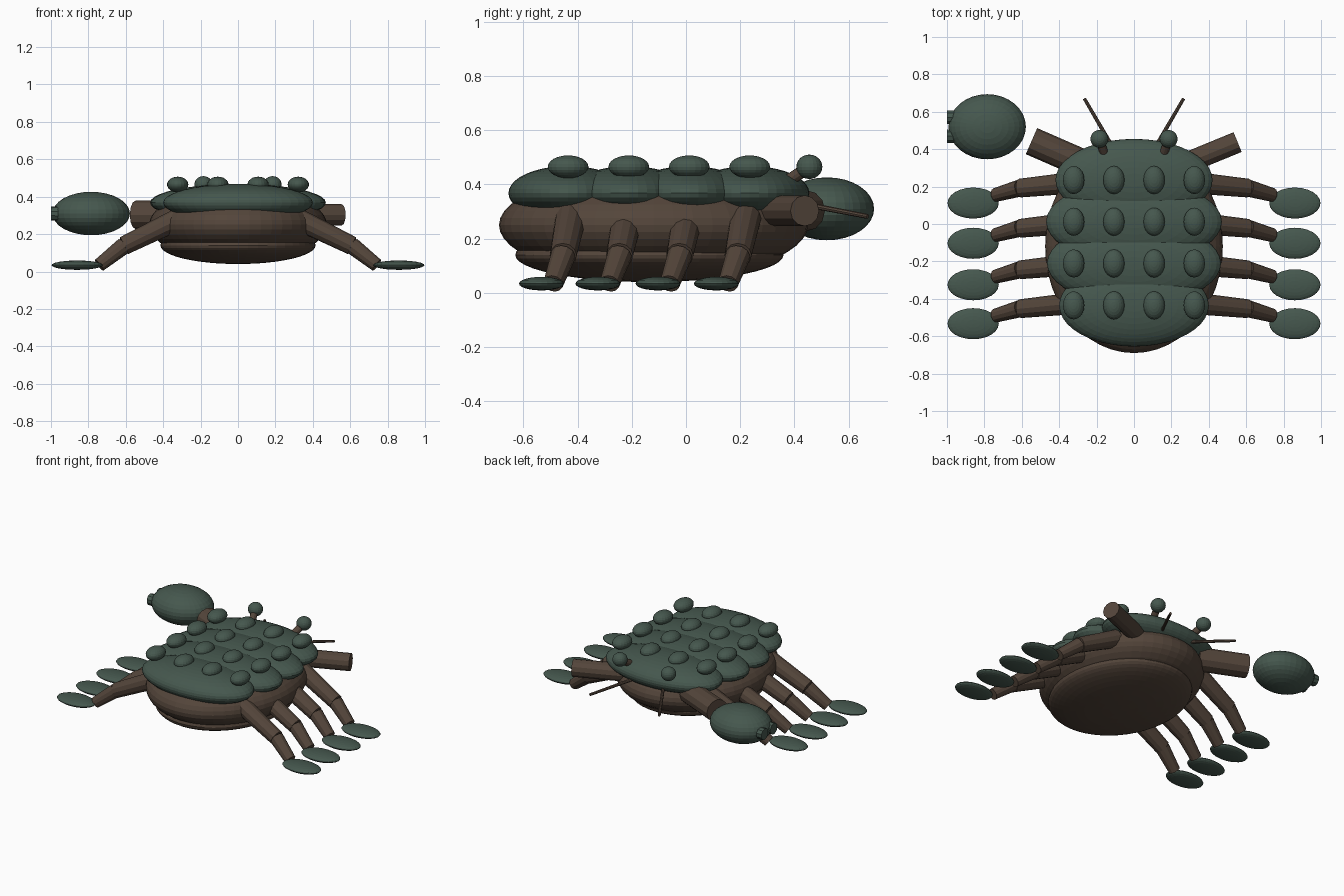
import bpy
import bmesh
from mathutils import Vector, Matrix

cube = bpy.data.objects.get("Cube")
if cube:
    bpy.data.objects.remove(cube, do_unlink=True)


def material(name, rgb):
    mat = bpy.data.materials.new(name)
    mat.use_nodes = True
    mat.diffuse_color = (*rgb, 1)
    mat.node_tree.nodes["Principled BSDF"].inputs["Base Color"].default_value = (*rgb, 1)
    return mat


BROWN = material("dark brown", (0.088, 0.060, 0.043))
GREEN = material("mossy green", (0.060, 0.096, 0.076))


def finish(name, bm, mat):
    mesh = bpy.data.meshes.new(name)
    bm.to_mesh(mesh)
    bm.free()
    mesh.materials.append(mat)
    obj = bpy.data.objects.new(name, mesh)
    bpy.context.collection.objects.link(obj)
    return obj


def ellipsoid(name, centre, radii, mat, segments=32, rings=16):
    bm = bmesh.new()
    bmesh.ops.create_uvsphere(
        bm, u_segments=segments, v_segments=rings, radius=1,
        matrix=Matrix.Translation(centre) @ Matrix.Diagonal((*radii, 1)))
    return finish(name, bm, mat)


def tube(name, start, end, r_start, r_end, mat, sides=12):
    start, end = Vector(start), Vector(end)
    axis = end - start
    turn = axis.to_track_quat("Z", "Y").to_matrix().to_4x4()
    bm = bmesh.new()
    bmesh.ops.create_cone(
        bm, cap_ends=True, segments=sides, radius1=r_start, radius2=r_end,
        depth=axis.length, matrix=Matrix.Translation((start + end) / 2) @ turn)
    return finish(name, bm, mat)


# Body and belly
ellipsoid("body", (0, -0.12, 0.25), (0.475, 0.57, 0.20), BROWN, 48, 24)
ellipsoid("belly", (0, -0.135, 0.14), (0.415, 0.495, 0.10), BROWN, 48, 24)

# Overlapping shell plates, each with a row of bumps
for row, (y, width) in enumerate(zip((0.235, 0.012, -0.211, -0.435),
                                     (0.42, 0.47, 0.465, 0.40))):
    ellipsoid(f"shell_plate_{row + 1}", (0, y, 0.368), (width, 0.22, 0.10), GREEN, 40, 20)
    for col in range(4):
        x = (col - 1.5) * 0.215
        ellipsoid(f"shell_bump_{row + 1}_{col + 1}", (x, y, 0.465),
                  (0.057, 0.075, 0.042), GREEN, 20, 12)

# Mirrored legs, eyes and antennae
for side, s in (("left", 1), ("right", -1)):
    for i, y in enumerate((0.21, -0.005, -0.227, -0.435)):
        hip = (s * 0.33, y + 0.01, 0.275)
        knee = (s * 0.61, y - 0.018, 0.138)
        ankle = (s * 0.742, y - 0.055, 0.034)
        tube(f"{side}_upper_leg_{i + 1}", hip, knee, 0.058, 0.050, BROWN)
        tube(f"{side}_lower_leg_{i + 1}", knee, ankle, 0.046, 0.037, BROWN)
        ellipsoid(f"{side}_foot_{i + 1}", (s * 0.86, y - 0.098, 0.034),
                  (0.137, 0.083, 0.025), GREEN, 24, 12)
    eye = (s * 0.185, 0.455, 0.465)
    tube(f"{side}_eye_stalk", (s * 0.15, 0.35, 0.395), eye, 0.024, 0.022, BROWN)
    ellipsoid(f"{side}_eye", eye, (0.048, 0.048, 0.045), GREEN, 20, 12)
    tube(f"{side}_antenna", (s * 0.105, 0.395, 0.335), (s * 0.265, 0.67, 0.282),
         0.011, 0.009, BROWN, 8)

# Arms: a slim one on the left, a thick one on the right
tube("left_arm", (0.25, 0.313, 0.303), (0.554, 0.438, 0.303), 0.057, 0.057, BROWN)
tube("right_arm", (-0.25, 0.313, 0.303), (-0.548, 0.443, 0.303), 0.076, 0.076, BROWN)

# Large claw with two stubby fingers
ellipsoid("claw", (-0.785, 0.52, 0.31), (0.207, 0.174, 0.116), GREEN)
for name, y in (("front", 0.57), ("rear", 0.47)):
    tube(f"{name}_claw_finger", (-0.82, y, 0.31), (-1.0, y, 0.31), 0.042, 0.038, GREEN, 10)
